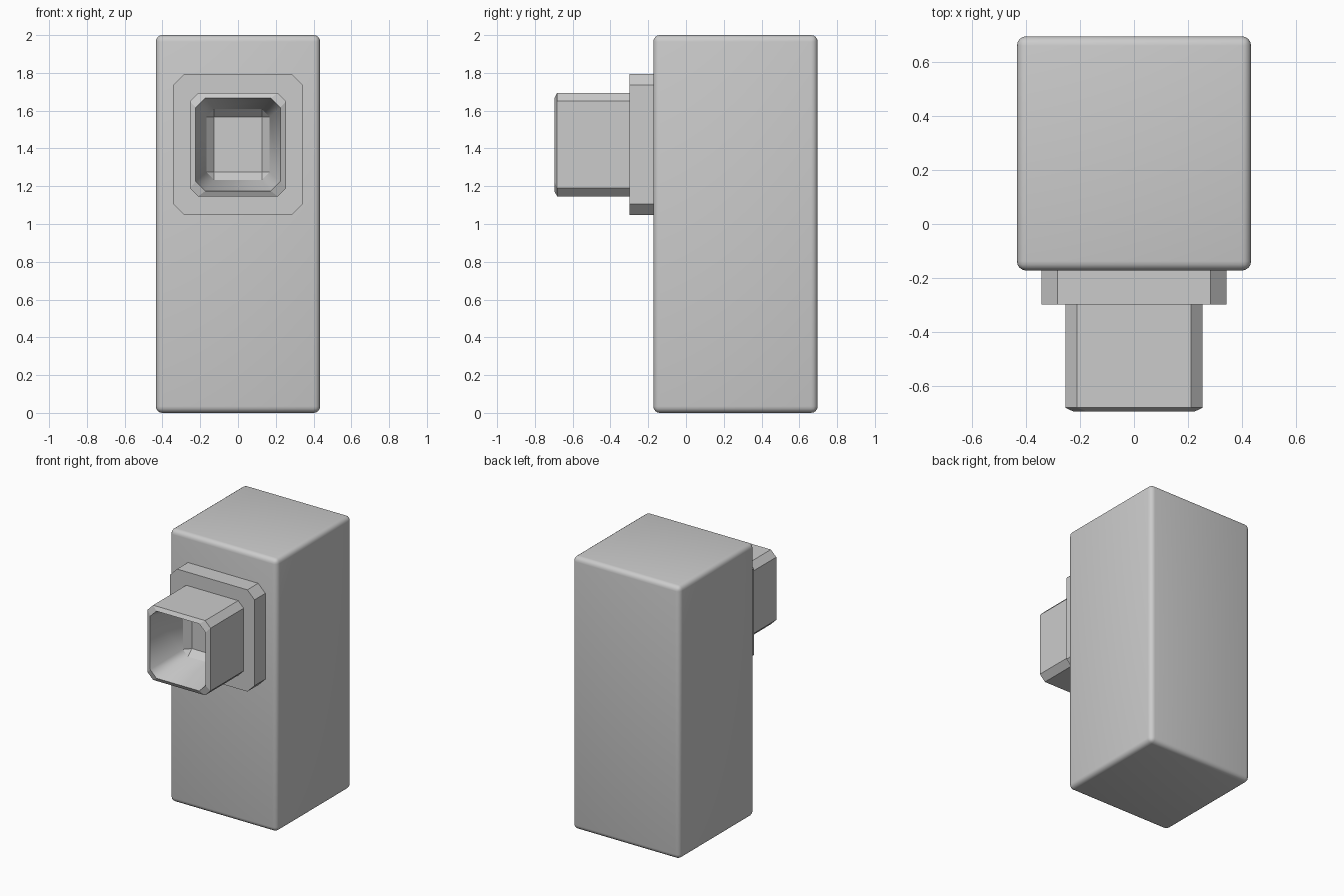
import bpy, bmesh

if "Cube" in bpy.data.objects:
    bpy.data.objects.remove(bpy.data.objects["Cube"])

CENTRE_Z = 1.42


def finish(bm, name):
    bmesh.ops.recalc_face_normals(bm, faces=bm.faces)
    mesh = bpy.data.meshes.new(name)
    bm.to_mesh(mesh)
    bm.free()
    obj = bpy.data.objects.new(name, mesh)
    bpy.context.collection.objects.link(obj)
    return obj


def ring(bm, hx, hz, c, y):
    """Rectangle with chamfered corners, facing along y."""
    pts = [(hx, hz - c), (hx - c, hz), (c - hx, hz), (-hx, hz - c),
           (-hx, c - hz), (c - hx, -hz), (hx - c, -hz), (hx, c - hz)]
    return [bm.verts.new((x, y, CENTRE_Z + z)) for x, z in pts]


# Tall body with softly rounded edges
bpy.ops.mesh.primitive_cube_add(size=1, location=(0, 0.262, 1))
body = bpy.context.object
body.name = "body"
body.scale = (0.87, 0.87, 2.0)
bpy.ops.object.transform_apply(location=False, rotation=False, scale=True)
bev = body.modifiers.new("rounded_edges", 'BEVEL')
bev.width = 0.035
bev.segments = 4
bpy.ops.object.modifier_apply(modifier=bev.name)
bpy.ops.object.shade_smooth_by_angle()

# Stepped mount plate, square barrel and its tapered hollow, as one loft
# (half width, half height, corner chamfer, y)
sections = [
    (0.343, 0.373, 0.058, -0.15),    # plate, sunk into the body
    (0.343, 0.373, 0.058, -0.299),   # plate front
    (0.255, 0.274, 0.044, -0.299),   # barrel root
    (0.255, 0.274, 0.044, -0.682),   # outer rim
    (0.224, 0.246, 0.050, -0.697),   # inner rim
    (0.168, 0.188, 0.042, -0.40),    # end of tapered wall
    (0.126, 0.146, 0.0, -0.355),     # hollow floor
]
bm = bmesh.new()
rings = [ring(bm, *s) for s in sections]
for k, (a, b) in enumerate(zip(rings, rings[1:])):
    for i in range(8):
        j = (i + 1) % 8
        face = bm.faces.new((a[i], a[j], b[j], b[i]))
        face.smooth = (k == 4)
bm.faces.new(rings[0])
bm.faces.new(rings[-1])
# Tapered wall is smooth inside but keeps crisp ends
for e in bm.edges:
    if len({f.smooth for f in e.link_faces}) > 1:
        e.smooth = False
bmesh.ops.remove_doubles(bm, verts=bm.verts, dist=0.0005)
finish(bm, "barrel_and_mount")
